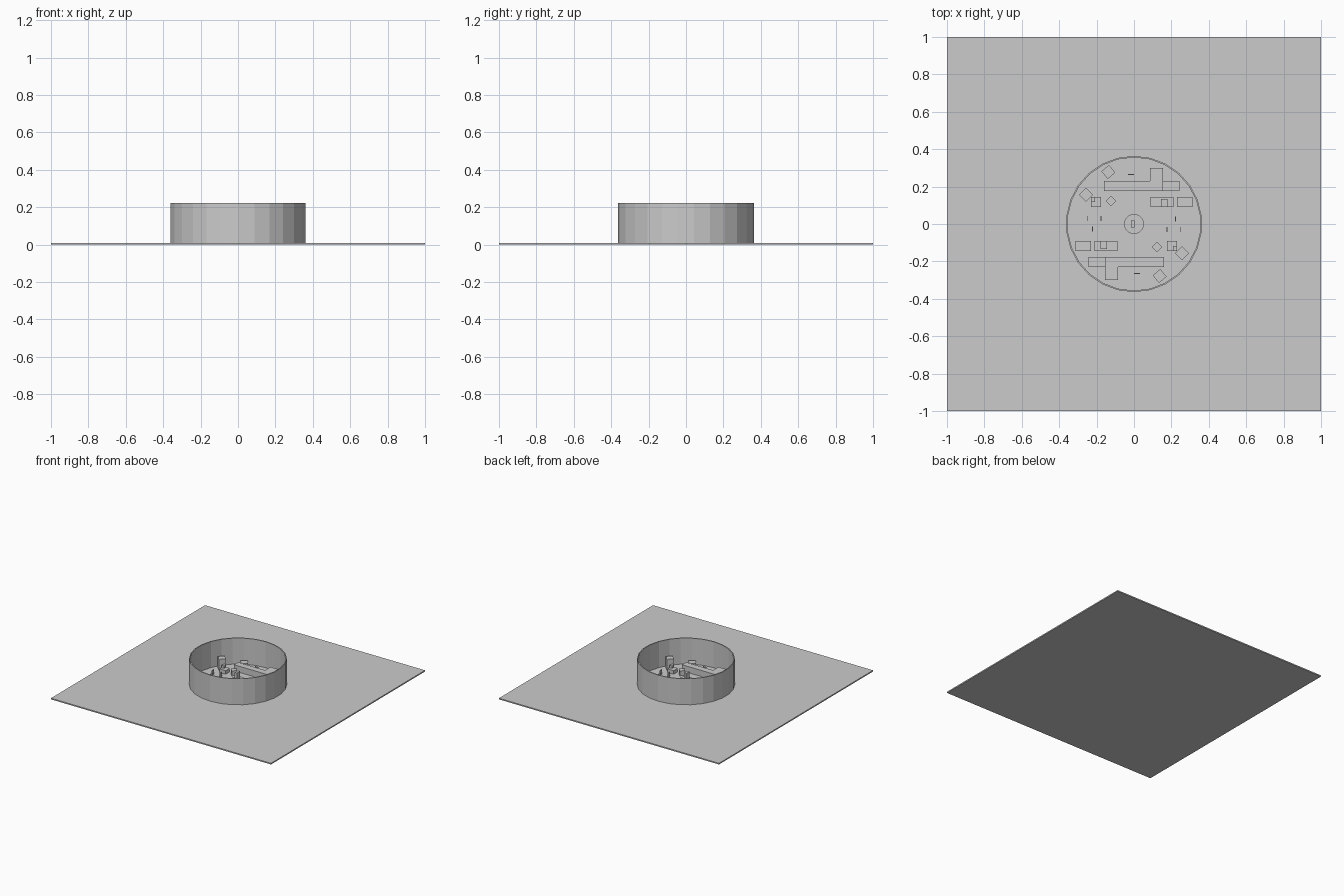
import bpy, math

if "Cube" in bpy.data.objects:
    bpy.data.objects.remove(bpy.data.objects["Cube"])

FLOOR = 0.01


def box(name, x0, x1, y0, y1, top, bottom=FLOOR - 0.002):
    bpy.ops.mesh.primitive_cube_add(size=1, location=((x0 + x1) / 2, (y0 + y1) / 2, (top + bottom) / 2))
    ob = bpy.context.object
    ob.name = name
    ob.scale = (x1 - x0, y1 - y0, top - bottom)
    return ob


def pair(name, x0, x1, y0, y1, top, bottom=FLOOR - 0.002):
    # block and its copy turned half a revolution about the centre
    box(name + "_north", x0, x1, y0, y1, top, bottom)
    box(name + "_south", -x1, -x0, -y1, -y0, top, bottom)


def turned_pair(name, x, y, side, top, angle, bottom=FLOOR - 0.002):
    for s, tag in ((1, "_north"), (-1, "_south")):
        h = side / 2
        ob = box(name + tag, s * x - h, s * x + h, s * y - h, s * y + h, top, bottom)
        ob.rotation_euler.z = math.radians(angle)


# Ground plate
box("ground_plate", -1, 1, -1, 1, FLOOR, 0)

# Faceted ring wall, open at the top
N, RO, RI, TOP = 26, 0.364, 0.356, 0.224
verts, faces = [], []
for i in range(N):
    a = math.pi / 2 + 2 * math.pi * i / N
    c, s = math.cos(a), math.sin(a)
    for r, z in ((RO, 0.005), (RO, TOP), (RI, TOP), (RI, 0.005)):
        verts.append((r * c, r * s, z))
for i in range(N):
    j = (i + 1) % N
    for k in range(4):
        m = (k + 1) % 4
        faces.append((4 * i + k, 4 * j + k, 4 * j + m, 4 * i + m))
me = bpy.data.meshes.new("ring_wall")
me.from_pydata(verts, [], faces)
bpy.context.collection.objects.link(bpy.data.objects.new("ring_wall", me))

# Central round platform with a small block on it
bpy.ops.mesh.primitive_cylinder_add(vertices=24, radius=0.053, depth=0.042, location=(0, 0, 0.029))
bpy.context.object.name = "centre_platform"
box("centre_block", -0.016, 0.004, -0.02, 0.02, 0.11, 0.045)

# Long barriers with a side block and a lower end
pair("long_barrier", -0.16, 0.155, 0.177, 0.23, 0.06)
pair("barrier_side_block", 0.085, 0.155, 0.23, 0.30, 0.06)
pair("barrier_low_end", 0.155, 0.243, 0.177, 0.23, 0.035)

# Rectangular cover blocks
pair("cover_block", 0.087, 0.21, 0.09, 0.144, 0.04)
pair("cover_step", 0.145, 0.178, 0.09, 0.133, 0.06)
pair("outer_block", 0.23, 0.312, 0.09, 0.144, 0.04)
pair("inner_block", -0.23, -0.176, 0.09, 0.144, 0.04)
pair("inner_block_step", -0.23, -0.208, 0.117, 0.144, 0.06)

# Turned crates and posts
turned_pair("turned_crate", -0.137, 0.278, 0.053, 0.05, 40)
turned_pair("tall_post", -0.257, 0.157, 0.053, 0.10, 45)
turned_pair("small_crate", -0.123, 0.123, 0.04, 0.05, 45)

# Thin upright panels
for x0, y0 in ((-0.25, 0.03), (-0.177, 0.03), (-0.222, -0.027)):
    pair("thin_panel", x0 - 0.002, x0 + 0.002, y0 - 0.014, y0 + 0.014, 0.05)
pair("cross_panel", -0.031, -0.001, 0.262, 0.266, 0.05)
